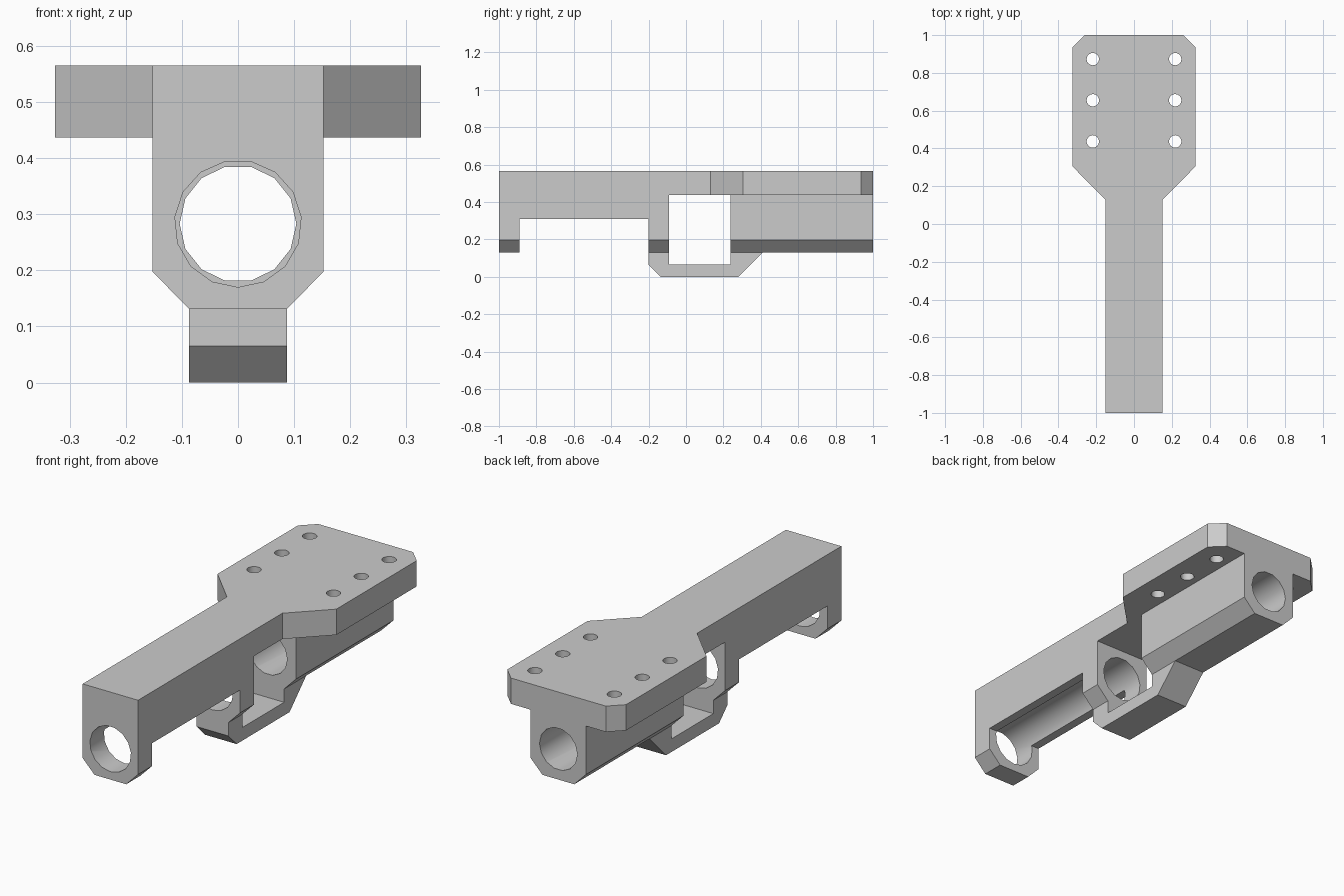
import bpy, bmesh, math
from mathutils import Matrix, Vector

cube = bpy.data.objects.get("Cube")
if cube:
    bpy.data.objects.remove(cube, do_unlink=True)

grey = bpy.data.materials.new("light grey")
grey.use_nodes = True
colour = (0.6, 0.6, 0.6, 1)
grey.diffuse_color = colour
grey.node_tree.nodes["Principled BSDF"].inputs["Base Color"].default_value = colour


def prism(name, points, start, end, axis):
    """Extrude a closed 2D outline along x, y or z."""
    place = {"x": lambda a, b, d: (d, a, b),
             "y": lambda a, b, d: (a, d, b),
             "z": lambda a, b, d: (a, b, d)}[axis]
    bm = bmesh.new()
    face = bm.faces.new([bm.verts.new(place(a, b, start)) for a, b in points])
    grown = bmesh.ops.extrude_face_region(bm, geom=[face])
    moved = [v for v in grown["geom"] if isinstance(v, bmesh.types.BMVert)]
    bmesh.ops.translate(bm, verts=moved, vec=Vector(place(0, 0, end - start)))
    bmesh.ops.recalc_face_normals(bm, faces=bm.faces)
    mesh = bpy.data.meshes.new(name)
    bm.to_mesh(mesh)
    bm.free()
    mesh.materials.append(grey)
    obj = bpy.data.objects.new(name, mesh)
    bpy.context.collection.objects.link(obj)
    return obj


def mirrored(half):
    """Complete an outline that is symmetric across x = 0."""
    return half + [(-a, b) for a, b in reversed(half)]


def rectangle(a0, a1, b0, b1):
    return [(a0, b0), (a1, b0), (a1, b1), (a0, b1)]


def ring(cx, cy, radius, sides, turn):
    return [(cx + radius * math.cos(turn + i * math.tau / sides),
             cy + radius * math.sin(turn + i * math.tau / sides)) for i in range(sides)]


def combine(target, tool, operation):
    """Apply a boolean and discard its tool."""
    tool.hide_render = True
    mod = target.modifiers.new(tool.name, "BOOLEAN")
    mod.operation, mod.solver, mod.object = operation, "EXACT", tool
    bpy.context.view_layer.objects.active = target
    bpy.ops.object.modifier_apply(modifier=mod.name)
    bpy.data.objects.remove(tool, do_unlink=True)


# Long rail with chamfered underside
W, TOP, PLATE_Z = 0.152, 0.565, 0.437
body = prism("rail_body", mirrored([(0.087, 0.131), (W, 0.197), (W, TOP)]), -1, 1, "y")

# Wide mounting plate
plate = mirrored([(W, 0.13), (0.326, 0.305), (0.326, 0.935), (0.26, 1)])
combine(body, prism("mounting_plate", plate, PLATE_Z, TOP, "z"), "UNION")

# Lower bridge joining the middle and rear blocks
bridge = [(-0.2, 0.2), (-0.2, 0.065), (-0.135, 0), (0.28, 0), (0.41, 0.131), (0.41, 0.2)]
combine(body, prism("lower_bridge", bridge, -0.087, 0.087, "x"), "UNION")

# Open window and front underside recess
combine(body, prism("window_cutter", rectangle(-0.09, 0.237, 0.065, PLATE_Z), -1, 1, "x"), "DIFFERENCE")
combine(body, prism("recess_cutter", rectangle(-0.89, -0.2, -0.1, 0.31), -1, 1, "x"), "DIFFERENCE")

# Wider front bore and narrower rear bore
bore_z = 0.283
combine(body, prism("front_bore", ring(0, bore_z, 0.113, 15, -math.pi / 2), -1.1, 0, "y"), "DIFFERENCE")
combine(body, prism("rear_bore", ring(0, bore_z, 0.104, 14, 0), 0.1, 1.1, "y"), "DIFFERENCE")

# Two rows of screw holes
for side in (-1, 1):
    for y in (0.437, 0.655, 0.873):
        hole = ring(side * 0.218, y, 0.033, 16, 0)
        combine(body, prism("screw_hole", hole, 0.4, 0.6, "z"), "DIFFERENCE")

# Smooth bores, crisp chamfers
bpy.ops.object.select_all(action="DESELECT")
body.select_set(True)
bpy.context.view_layer.objects.active = body
bpy.ops.object.shade_smooth_by_angle(angle=math.radians(30))
